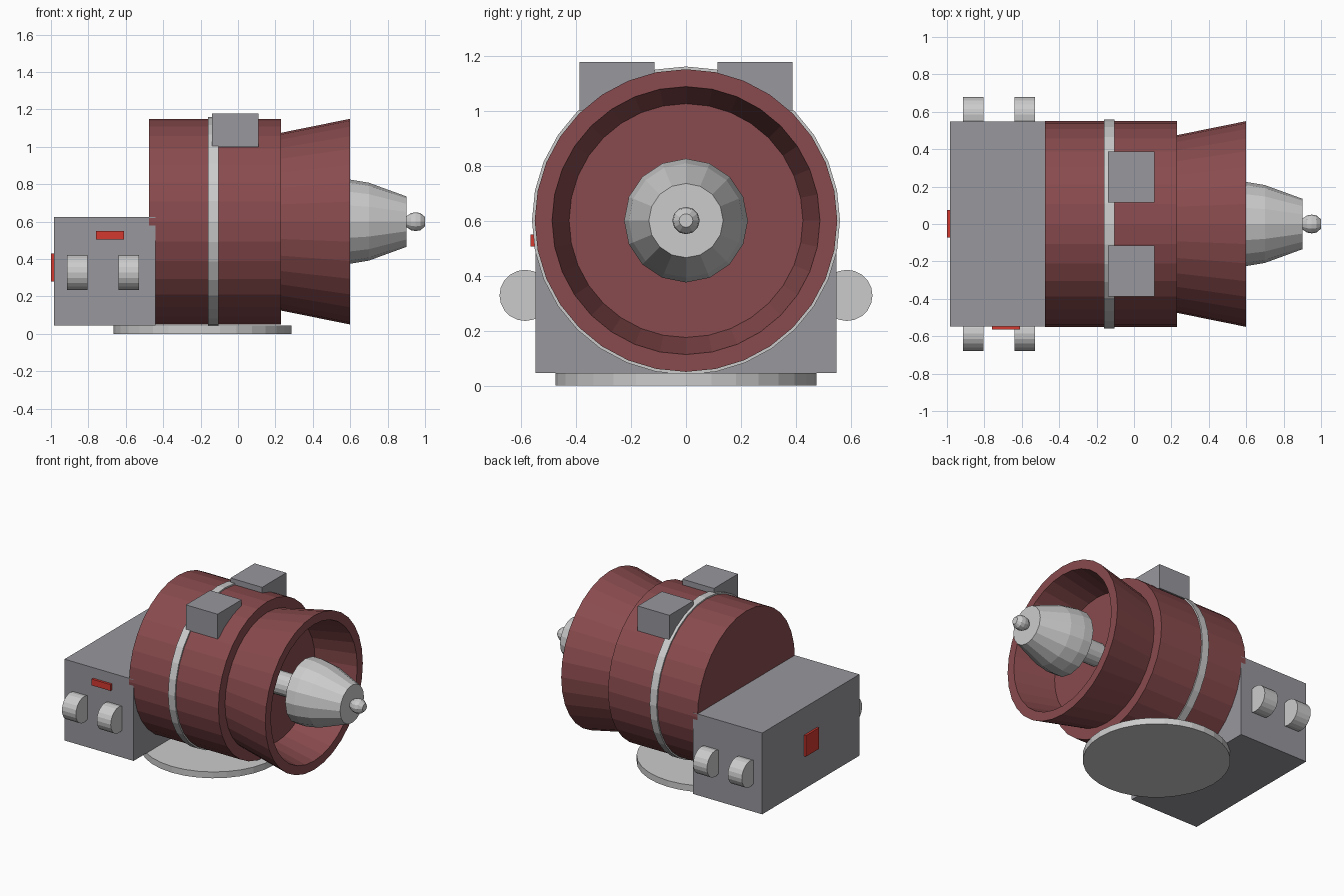
import bpy, bmesh, math
from mathutils import Matrix

if "Cube" in bpy.data.objects:
    bpy.data.objects.remove(bpy.data.objects["Cube"])


def finish(name, bm, mat=None):
    bmesh.ops.recalc_face_normals(bm, faces=bm.faces)
    me = bpy.data.meshes.new(name)
    bm.to_mesh(me)
    bm.free()
    ob = bpy.data.objects.new(name, me)
    bpy.context.collection.objects.link(ob)
    if mat:
        me.materials.append(mat)
    return ob


def paint(name, color):
    m = bpy.data.materials.new(name)
    m.diffuse_color = (*color, 1)
    m.use_nodes = True
    m.node_tree.nodes["Principled BSDF"].inputs["Base Color"].default_value = m.diffuse_color
    return m


def lathe_x(name, profile, sides, y=0, z=0.6, mat=None):
    """Spin (x, radius) points about an axis along x and cap both ends."""
    bm = bmesh.new()
    rings = []
    for x, r in profile:
        angles = [2 * math.pi * i / sides for i in range(sides)]
        rings.append([bm.verts.new((x, y + r * math.sin(a), z + r * math.cos(a)))
                      for a in angles])
    for a, b in zip(rings, rings[1:]):
        for i in range(sides):
            j = (i + 1) % sides
            bm.faces.new((a[i], a[j], b[j], b[i]))
    bm.faces.new(rings[0])
    bm.faces.new(rings[-1])
    return finish(name, bm, mat)


def box(name, x, y, z, mat=None):
    """Box from (min, max) pairs."""
    bm = bmesh.new()
    size = [b - a for a, b in (x, y, z)]
    mid = [(a + b) / 2 for a, b in (x, y, z)]
    bmesh.ops.create_cube(bm, size=1, matrix=Matrix.Translation(mid) @ Matrix.Diagonal((*size, 1)))
    return finish(name, bm, mat)


maroon = paint("maroon", (0.25, 0.07, 0.075))
red = paint("red", (0.65, 0.04, 0.03))
slate = paint("slate", (0.31, 0.31, 0.34))

# Main drum, band and hollow flared mouth
lathe_x("drum", [(-0.475, 0.55), (0.23, 0.55)], 32, mat=maroon)
lathe_x("drum_band", [(-0.16, 0.56), (-0.105, 0.56)], 32)
lathe_x("flared_mouth", [(0.22, 0.473), (0.6, 0.55), (0.6, 0.487), (0.31, 0.425)], 32, mat=maroon)

# Nose with its shaft and tip
lathe_x("nose_cone", [(0.53, 0.225), (0.6, 0.225), (0.7, 0.208), (0.9, 0.135)], 16)
lathe_x("nose_shaft", [(0.3, 0.08), (0.54, 0.08)], 16)
lathe_x("nose_tip", [(0.895, 0.025), (0.925, 0.046), (0.95, 0.05), (0.975, 0.046), (1.0, 0.025)], 12)

# Rear housing and its lamps
box("rear_housing", (-0.985, -0.44), (-0.548, 0.548), (0.045, 0.625), slate)
box("side_lamp", (-0.76, -0.61), (-0.565, -0.54), (0.505, 0.55), red)
box("rear_lamp", (-1.0, -0.98), (-0.072, 0.076), (0.28, 0.43), red)

# Mirrored canisters and top blocks
for side, s in (("front", -1), ("back", 1)):
    for i, x in enumerate((-0.915, -0.64)):
        lathe_x(f"{side}_canister_{i + 1}", [(x, 0.093), (x + 0.11, 0.093)], 20, y=s * 0.585, z=0.328)
    box(f"{side}_top_block", (-0.14, 0.11), sorted((s * 0.115, s * 0.387)), (1.0, 1.177), slate)

# Base disc
bm = bmesh.new()
bmesh.ops.create_cone(bm, cap_ends=True, segments=32, radius1=0.475, radius2=0.475, depth=0.045,
                      matrix=Matrix.Translation((-0.19, 0, 0.0225)))
finish("base_disc", bm)
